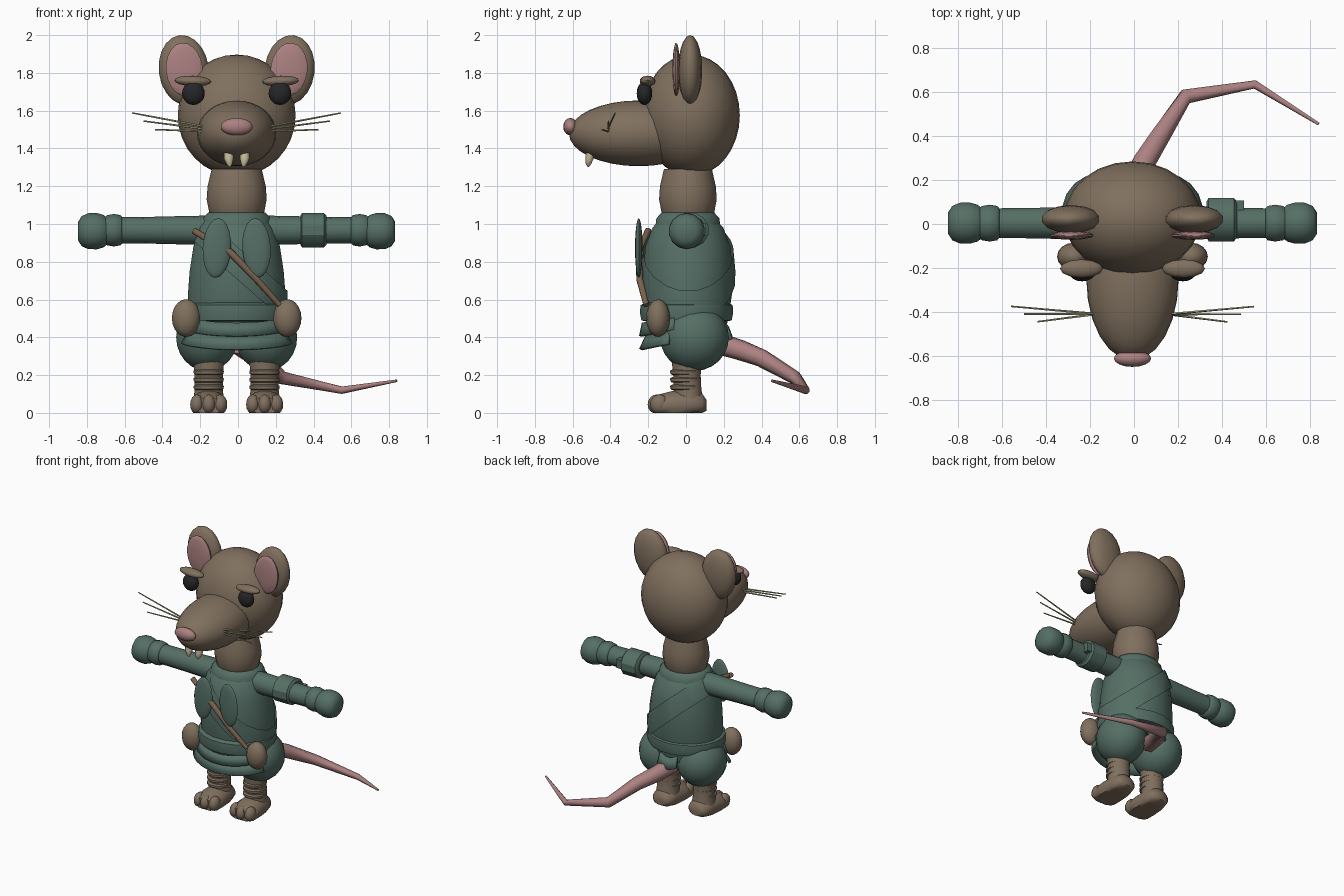
import bpy, bmesh, math
from mathutils import Vector, Matrix

CX = -0.007  # line of symmetry


def material(name, rgb):
    m = bpy.data.materials.new(name)
    lin = [((c / 255 + 0.055) / 1.055) ** 2.4 for c in rgb]
    m.diffuse_color = (*lin, 1)
    return m


FUR = material("brown fur", (128, 112, 94))
CLOTH = material("green cloth", (85, 111, 101))
PINK = material("pink skin", (172, 129, 129))
BLACK = material("black eye", (38, 38, 42))
IVORY = material("ivory tooth", (206, 194, 160))
STRAW = material("straw whisker", (176, 174, 136))
WOOD = material("brown wood", (122, 98, 78))


def finish(name, bm, mat, angle=50):
    for v in bm.verts:
        v.co.z = max(v.co.z, 0)
    bmesh.ops.recalc_face_normals(bm, faces=bm.faces)
    me = bpy.data.meshes.new(name)
    bm.to_mesh(me)
    bm.free()
    me.materials.append(mat)
    ob = bpy.data.objects.new(name, me)
    bpy.context.collection.objects.link(ob)
    bpy.context.view_layer.objects.active = ob
    ob.select_set(True)
    bpy.ops.object.shade_smooth_by_angle(angle=math.radians(angle))
    ob.select_set(False)
    return ob


def ball(name, c, r, mat, seg=16, rings=10, tilt=0):
    bm = bmesh.new()
    bmesh.ops.create_uvsphere(bm, u_segments=seg, v_segments=rings, radius=1)
    bm.transform(Matrix.Translation(c) @ Matrix.Rotation(tilt, 4, 'Y') @ Matrix.Diagonal((*r, 1)))
    return finish(name, bm, mat)


def loft_mesh(rings, n, axis=None):
    """Skin rings (x, y, z, ra, rb); without an axis they follow the path."""
    bm, loops = bmesh.new(), []
    pts = [Vector(r[:3]) for r in rings]
    for i, r in enumerate(rings):
        d = Vector(axis) if axis else pts[min(i + 1, len(pts) - 1)] - pts[max(i - 1, 0)]
        d.normalize()
        up = Vector((0, 1, 0)) if abs(d.z) > 0.9 else Vector((0, 0, 1))
        u = up.cross(d).normalized()
        v = d.cross(u)
        loops.append([bm.verts.new(pts[i] + u * r[3] * math.cos(t) + v * r[4] * math.sin(t))
                      for t in (2 * math.pi * (k + 0.5) / n for k in range(n))])
    for a, b in zip(loops, loops[1:]):
        for k in range(n):
            bm.faces.new((a[k], a[(k + 1) % n], b[(k + 1) % n], b[k]))
    bm.faces.new(loops[0])
    bm.faces.new(loops[-1])
    return bm


def loft(name, rings, mat, n=16, axis=None, angle=50):
    return finish(name, loft_mesh(rings, n, axis), mat, angle)


def flap(name, rows, a0, a1, dip, n=14):
    """Curved cloth panel from rows of (z, rx, ry) that hangs lower in the middle."""
    bm, grid = bmesh.new(), []
    for z, rx, ry in rows:
        row = []
        for k in range(n + 1):
            a = math.radians(a0 + (a1 - a0) * k / n)
            row.append(bm.verts.new((CX + rx * math.cos(a), ry * math.sin(a),
                                     z - dip * math.sin(math.pi * k / n))))
        grid.append(row)
    for a, b in zip(grid, grid[1:]):
        for k in range(n):
            bm.faces.new((a[k], a[k + 1], b[k + 1], b[k]))
    ob = finish(name, bm, CLOTH)
    mod = ob.modifiers.new("thickness", 'SOLIDIFY')
    mod.thickness = 0.018
    mod.offset = 0


# Head, snout and nose
ball("head", (CX, 0.027, 1.575), (0.312, 0.258, 0.322), FUR, 24, 16)
ball("snout", (CX, -0.25, 1.48), (0.21, 0.37, 0.174), FUR, 24, 16)
ball("nose", (CX, -0.612, 1.515), (0.085, 0.038, 0.046), PINK)

# Neck
loft("neck", [(CX, 0.01, z, r, r * 0.96) for z, r in
              ((1.0, 0.12), (1.06, 0.148), (1.13, 0.162), (1.2, 0.157), (1.29, 0.135))], FUR)

# Torso
PROFILE = ((0.42, 0.24, 0.2), (0.52, 0.255, 0.22), (0.62, 0.262, 0.235), (0.75, 0.252, 0.24),
           (0.88, 0.232, 0.228), (0.98, 0.205, 0.19), (1.03, 0.165, 0.145), (1.06, 0.12, 0.1))
loft("tunic", [(CX, 0.01, z, a, b) for z, a, b in PROFILE], CLOTH, 20)

# Diagonal sash, a slab cut out of a slightly larger torso
bm = loft_mesh([(CX, 0.012, z, a * 1.02 + 0.006, b * 1.02 + 0.008) for z, a, b in PROFILE], 20)
sash_dir = Vector((0.66, 0, 0.75))
for side in (1, -1):
    geom = bm.verts[:] + bm.edges[:] + bm.faces[:]
    bmesh.ops.bisect_plane(bm, geom=geom, plane_co=Vector((0, 0, 0.79)) + sash_dir * 0.065 * side,
                           plane_no=sash_dir * side, clear_outer=True)
finish("sash", bm, CLOTH)

# Belt and hanging cloth tiers
loft("belt", [(CX, 0.003, z, a, b) for z, a, b in
              ((0.485, 0.25, 0.22), (0.49, 0.272, 0.242), (0.53, 0.28, 0.25),
               (0.57, 0.275, 0.247), (0.585, 0.25, 0.22))], CLOTH, 20, angle=35)
flap("upper_apron", ((0.51, 0.26, 0.225), (0.44, 0.285, 0.24)), 195, 345, 0.035)
flap("lower_apron", ((0.44, 0.265, 0.205), (0.365, 0.315, 0.24)), 203, 337, 0.03)
flap("tail_flap", ((0.47, 0.2, 0.22), (0.39, 0.22, 0.25)), 70, 110, 0.02, 6)

# Neck collar
loft("collar", [(CX, 0.01, z, r, r * 0.92) for z, r in
                ((0.99, 0.19), (1.03, 0.185), (1.06, 0.155), (1.065, 0.13))], CLOTH)

# Tail
loft("tail", [(0.0, 0.16, 0.37, 0.06, 0.06), (0.045, 0.28, 0.335, 0.056, 0.056),
              (0.12, 0.4, 0.29, 0.048, 0.048), (0.235, 0.58, 0.185, 0.036, 0.036),
              (0.55, 0.635, 0.12, 0.021, 0.021), (0.84, 0.455, 0.17, 0.007, 0.007)], PINK, 8)

# Wooden stick across the chest
loft("stick", [(-0.235, -0.2, 0.965, 0.018, 0.018), (-0.04, -0.25, 0.85, 0.02, 0.02),
               (0.1, -0.245, 0.705, 0.018, 0.018), (0.22, -0.21, 0.57, 0.015, 0.015)], WOOD, 8)

# Forearm band with its clasp
loft("arm_band", [(x, 0.02, 0.967, a, a * 0.93) for x, a in
                  ((0.33, 0.085), (0.34, 0.102), (0.455, 0.102), (0.468, 0.085))], CLOTH, 12, (1, 0, 0), 30)
loft("band_clasp", [(x, 0.085, 0.97, 0.03, 0.045) for x in (0.45, 0.5)], CLOTH, 4, (1, 0, 0), 30)

for s, side in ((-1, "left"), (1, "right")):
    def X(v):
        return CX + s * v

    # Ears
    ball(side + "_ear", (X(0.28), 0.022, 1.815), (0.136, 0.064, 0.186), FUR, 14, 10, s * 0.12)
    ball(side + "_inner_ear", (X(0.277), -0.052, 1.818), (0.1, 0.02, 0.142), PINK, 14, 10, s * 0.1)

    # Eyes and brows
    ball(side + "_eye", (X(0.229), -0.22, 1.692), (0.06, 0.041, 0.062), BLACK)
    ball(side + "_brow", (X(0.232), -0.203, 1.757), (0.098, 0.042, 0.028), FUR, 12, 8, s * -0.04)

    # Whiskers
    for i, (tx, ty, tz) in enumerate(((0.553, -0.375, 1.588), (0.493, -0.41, 1.545), (0.432, -0.445, 1.5))):
        loft(f"{side}_whisker_{i}", [(X(0.16), -0.41, 1.514 - 0.012 * i, 0.006, 0.006),
                                     (X(tx), ty, tz, 0.004, 0.004)], STRAW, 5)

    # Front teeth
    loft(side + "_tooth", [(X(0.042), -0.505, 1.385, 0.028, 0.025), (X(0.042), -0.512, 1.345, 0.027, 0.023),
                           (X(0.038), -0.517, 1.318, 0.017, 0.015), (X(0.035), -0.518, 1.303, 0.005, 0.005)],
         IVORY, 8)

    # Sleeve, cuff and mitten
    loft(side + "_sleeve", [(X(x), 0.004, 0.967, r, r) for x, r in
                            ((0.1, 0.078), (0.25, 0.076), (0.45, 0.071), (0.63, 0.069))], CLOTH, 14, (1, 0, 0))
    loft(side + "_cuff", [(X(x), 0.004, 0.967, r, r) for x, r in
                          ((0.605, 0.068), (0.615, 0.08), (0.65, 0.086), (0.685, 0.08), (0.7, 0.068))],
         CLOTH, 14, (1, 0, 0))
    loft(side + "_mitten", [(X(x), 0.004, 0.962, r, r) for x, r in
                            ((0.685, 0.07), (0.705, 0.086), (0.74, 0.096), (0.785, 0.095),
                             (0.82, 0.08), (0.839, 0.05))], CLOTH, 14, (1, 0, 0))

    # Leaf-shaped lapels and hip pouches
    ball(side + "_lapel", (X(0.105), -0.25, 0.873), (0.075, 0.02, 0.158), CLOTH, 12, 10, s * -0.06)
    ball(side + "_pouch", (X(0.267), -0.148, 0.502), (0.076, 0.063, 0.1), FUR)

    # Baggy trousers
    ball(side + "_trouser", (X(0.157), 0.045, 0.4), (0.166, 0.182, 0.178), CLOTH, 18, 12)

    # Legs with wrapped ridges
    loft(side + "_leg", [(X(0.148), y, z, a, b) for y, z, a, b in
                         ((0.015, 0.05, 0.085, 0.08), (0.008, 0.12, 0.076, 0.075),
                          (0.005, 0.2, 0.076, 0.074), (0.005, 0.3, 0.085, 0.085))], FUR)
    for i in range(3):
        z = 0.135 + 0.04 * i
        loft(f"{side}_leg_wrap_{i}", [(X(0.148), -0.002, z + h, r, r) for h, r in
                                      ((-0.015, 0.07), (-0.008, 0.081), (0.008, 0.082), (0.015, 0.07))], FUR, 14)

    # Flat-soled feet with three toes
    loft(side + "_foot", [(X(0.148), y, z, a, b) for y, z, a, b in
                          ((0.108, 0.04, 0.045, 0.03), (0.085, 0.045, 0.075, 0.06), (0.02, 0.045, 0.09, 0.08),
                           (-0.07, 0.04, 0.098, 0.078), (-0.14, 0.035, 0.097, 0.065),
                           (-0.175, 0.035, 0.08, 0.045))], FUR, 16, (0, 1, 0))
    for i, dx in enumerate((-0.062, 0, 0.062)):
        ball(f"{side}_toe_{i}", (X(0.148 + dx), -0.153 + abs(dx) * 0.2, 0.045), (0.038, 0.05, 0.053), FUR, 10, 8)
